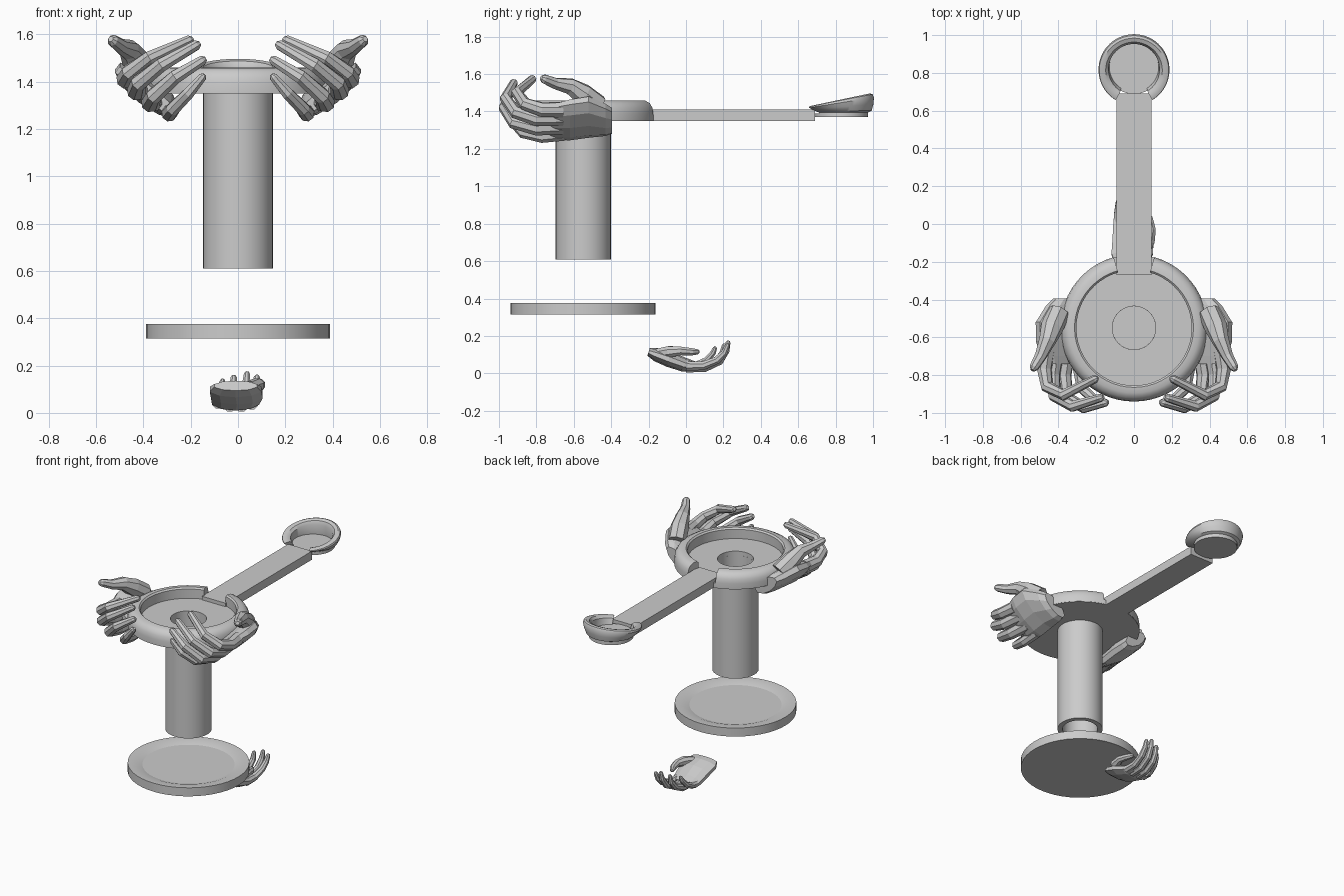
import bpy, bmesh, math
from mathutils import Vector as V

if "Cube" in bpy.data.objects:
    bpy.data.objects.remove(bpy.data.objects["Cube"])


def finish(name, bm, smooth=True):
    bmesh.ops.recalc_face_normals(bm, faces=bm.faces)
    me = bpy.data.meshes.new(name)
    bm.to_mesh(me)
    bm.free()
    ob = bpy.data.objects.new(name, me)
    bpy.context.collection.objects.link(ob)
    if smooth:
        bpy.ops.object.select_all(action='DESELECT')
        ob.select_set(True)
        bpy.context.view_layer.objects.active = ob
        bpy.ops.object.shade_smooth_by_angle(angle=math.radians(35))
    return ob


def loft(bm, rings, closed=False):
    """Skin closed rings of points; cap the ends unless the loft loops."""
    rows = [[bm.verts.new(p) for p in r] for r in rings]
    n = len(rows[0])
    pairs = list(zip(rows, rows[1:])) + ([(rows[-1], rows[0])] if closed else [])
    for a, b in pairs:
        for i in range(n):
            j = (i + 1) % n
            bm.faces.new((a[i], a[j], b[j], b[i]))
    if not closed:
        bm.faces.new(rows[0])
        bm.faces.new(rows[-1])


def revolve(name, profile, cy, gap=0.0, gap_at=90, steps=48, shift=None):
    """Spin a closed (r, z) profile about a vertical axis, leaving an optional gap."""
    bm = bmesh.new()
    start = math.radians(gap_at + gap)
    span = math.radians(360 - 2 * gap)
    rings = []
    for k in range(steps + (1 if gap else 0)):
        a = start + span * k / steps
        ring = [V((r * math.cos(a), cy + r * math.sin(a), z)) for r, z in profile]
        rings.append([shift(p) if shift else p for p in ring])
    loft(bm, rings, closed=not gap)
    return finish(name, bm)


def solid_disc(name, r, z0, z1, cy):
    bm = bmesh.new()
    loft(bm, [[V((r * math.cos(a), cy + r * math.sin(a), z))
               for a in [math.tau * k / 48 for k in range(48)]] for z in (z0, z1)])
    return finish(name, bm)


def oval(c, u, v, n=8):
    return [c + u * math.cos(math.tau * (k + .5) / n) + v * math.sin(math.tau * (k + .5) / n)
            for k in range(n)]


def finger(bm, pts, radii, axis):
    """Tapered digit through the joints, with a rounded tip."""
    pts = [V(p) for p in pts]
    end = (pts[-1] - pts[-2]).normalized()
    pts.append(pts[-1] + end * radii[-1] * .7)
    radii = list(radii) + [radii[-1] * .5]
    rings = []
    for i, p in enumerate(pts):
        a, b = pts[max(i - 1, 0)], pts[min(i + 1, len(pts) - 1)]
        d1 = (p - a).normalized() if i else (b - p).normalized()
        d2 = (b - p).normalized() if i < len(pts) - 1 else d1
        t = (d1 + d2).normalized()
        u = (axis - t * axis.dot(t)).normalized()
        rings.append(oval(p, u * radii[i], t.cross(u) * radii[i]))
    loft(bm, rings)


def hand(name, palm, fingers, thumb, radii, thumb_radii, across, normal):
    bm = bmesh.new()
    loft(bm, [oval(V(c), across * w, normal * t, 10) for c, w, t in palm])
    for k, f in enumerate(fingers):
        s = .85 if k == len(fingers) - 1 else 1
        finger(bm, f, [r * s for r in radii], across)
    finger(bm, thumb, thumb_radii, across)
    return finish(name, bm, smooth=False)


CY = -.55
# Tray floor with central hole, and its rounded rim open towards the arm
revolve("tray_floor", [(.115, 1.35), (.388, 1.35), (.388, 1.385), (.115, 1.385)], CY)
revolve("tray_rim", [(.305, 1.37), (.305, 1.45), (.315, 1.46), (.345, 1.458), (.37, 1.445),
                     (.385, 1.42), (.39, 1.39), (.39, 1.352)], CY, gap=16)
# Hollow column and shallow plate under it
revolve("column_tube", [(.115, .61), (.148, .61), (.148, 1.355), (.115, 1.355)], CY, steps=32)
solid_disc("plate_base", .375, .315, .36, CY)
revolve("plate_rim", [(.28, .355), (.33, .373), (.388, .375), (.388, .315), (.37, .315)], CY)

# Straight arm
bm = bmesh.new()
bmesh.ops.create_cube(bm, size=1)
for v in bm.verts:
    v.co = V((v.co.x * .185, .21 + v.co.y * .96, 1.38 + v.co.z * .06))
finish("arm", bm, smooth=False)


# Small cup at the arm end, with a rim that rises away from the arm
def slant(p):
    k = max(0, (p.z - 1.40) / .10)
    top = 1.42 + (p.y - .62) / .38 * .08
    return V((p.x, p.y + .02 * (1 - min(1, k)), p.z if k == 0 else 1.40 + k * (top - 1.40)))


solid_disc("cup_base", .142, 1.37, 1.39, .83)
revolve("cup_rim", [(.13, 1.385), (.142, 1.372), (.142, 1.395), (.162, 1.405), (.178, 1.44),
                    (.188, 1.475), (.184, 1.493), (.172, 1.50), (.15, 1.495), (.135, 1.47)],
        .812, gap=32, gap_at=270, shift=slant)

# Pair of large hands gripping the tray, mirrored across x
across = V((.79, 0, .61))
big = hand(
    "gripping_hands",
    [((.345, -.395, 1.35), .10, .045), ((.36, -.43, 1.355), .125, .055),
     ((.385, -.52, 1.37), .165, .06), ((.385, -.62, 1.355), .165, .055),
     ((.375, -.70, 1.345), .15, .042), ((.37, -.74, 1.345), .135, .03)],
    [[(.46, -.66, 1.41), (.475, -.77, 1.41), (.46, -.86, 1.44), (.375, -.905, 1.50), (.205, -.82, 1.575)],
     [(.41, -.66, 1.365), (.43, -.80, 1.36), (.42, -.91, 1.395), (.325, -.965, 1.47), (.175, -.92, 1.555)],
     [(.35, -.66, 1.32), (.37, -.80, 1.31), (.355, -.92, 1.34), (.265, -.972, 1.42), (.15, -.945, 1.49)],
     [(.285, -.65, 1.28), (.29, -.77, 1.265), (.275, -.87, 1.285), (.21, -.93, 1.35), (.15, -.945, 1.42)]],
    [(.40, -.47, 1.43), (.435, -.55, 1.49), (.46, -.62, 1.535), (.495, -.70, 1.55), (.53, -.76, 1.575)],
    (.044, .040, .035, .031, .022), (.06, .06, .045, .032, .025), across, V((-.61, 0, .79)))
mirror = big.modifiers.new("mirror", 'MIRROR')
mirror.use_mirror_merge = False

# Small open hand lying palm up below the plate
hand(
    "open_hand",
    [((-.01, -.20, .115), .095, .022), ((-.01, -.16, .10), .115, .036),
     ((-.005, -.09, .075), .115, .042), ((-.01, -.01, .046), .105, .038),
     ((-.015, .05, .036), .095, .026)],
    [[(.06, .0, .04), (.062, .09, .04), (.07, .165, .07), (.075, .205, .11), (.08, .222, .15)],
     [(.015, .0, .03), (.018, .10, .03), (.028, .18, .065), (.035, .215, .12), (.038, .225, .165)],
     [(-.035, .0, .03), (-.034, .09, .03), (-.027, .16, .06), (-.02, .195, .105), (-.018, .205, .15)],
     [(-.085, -.01, .04), (-.085, .06, .045), (-.08, .11, .07), (-.07, .145, .11), (-.065, .155, .135)]],
    [(.05, -.15, .105), (.08, -.09, .115), (.092, -.03, .12), (.08, .03, .115), (.065, .06, .115)],
    (.027, .025, .022, .019, .014), (.03, .033, .025, .021, .015), V((1, 0, 0)), V((0, .3, .95)))
